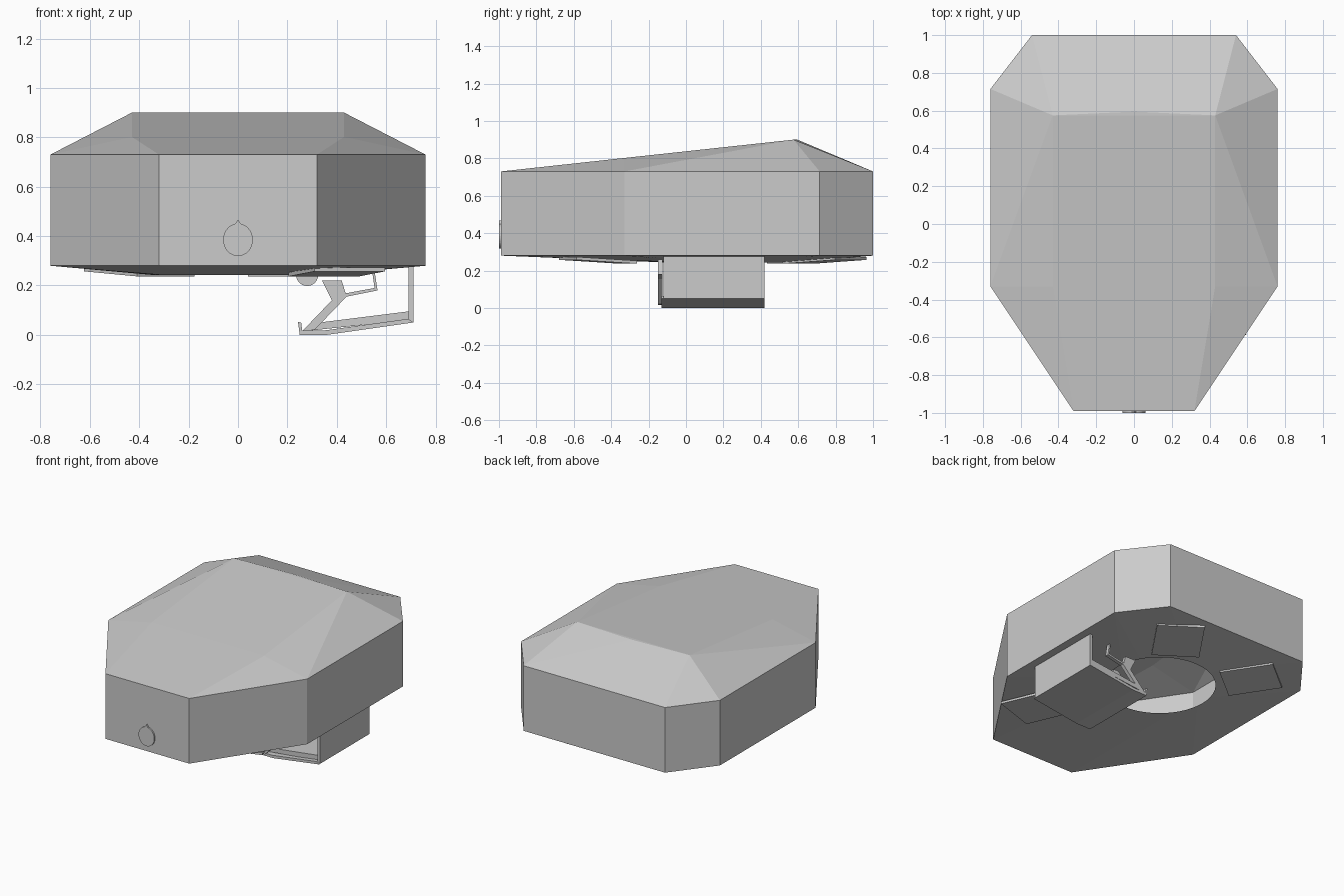
import bpy, bmesh, math
from mathutils import Matrix, Euler

cube = bpy.data.objects.get("Cube")
if cube:
    bpy.data.objects.remove(cube, do_unlink=True)

grey = bpy.data.materials.new("light_grey")
grey.use_nodes = True
grey.diffuse_color = (0.6, 0.6, 0.6, 1)
grey.node_tree.nodes["Principled BSDF"].inputs["Base Color"].default_value = (0.6, 0.6, 0.6, 1)


def finish(bm, name):
    bmesh.ops.recalc_face_normals(bm, faces=bm.faces)
    mesh = bpy.data.meshes.new(name)
    bm.to_mesh(mesh)
    bm.free()
    mesh.materials.append(grey)
    obj = bpy.data.objects.new(name, mesh)
    bpy.context.collection.objects.link(obj)
    return obj


def prism(name, profile, y0, y1):
    """Extrude an x-z profile along y."""
    bm = bmesh.new()
    face = bm.faces.new([bm.verts.new((x, y0, z)) for x, z in profile])
    new = bmesh.ops.extrude_face_region(bm, geom=[face])["geom"]
    verts = [v for v in new if isinstance(v, bmesh.types.BMVert)]
    bmesh.ops.translate(bm, verts=verts, vec=(0, y1 - y0, 0))
    return finish(bm, name)


def box(name, size, loc, rot):
    bm = bmesh.new()
    mat = Matrix.LocRotScale(loc, Euler(rot), size)
    bmesh.ops.create_cube(bm, size=1, matrix=mat)
    return finish(bm, name)


# Hollow faceted shell: eight-sided walls, sloped crown, shallow underside
outline = [(0.32, -0.99), (0.76, -0.33), (0.76, 0.715), (0.54, 1.0)]
bm = bmesh.new()
for side in (1, -1):
    for x, y in outline:
        for z in (0.28, 0.73):
            bm.verts.new((side * x, y, z))
    bm.verts.new((side * 0.43, 0.575, 0.9))
    bm.verts.new((side * 0.43, -0.33, 0.802))
bm.verts.new((0, 0.595, 0.9))
RIM_Y, RIM_R, RIM_Z, SEGMENTS = 0.25, 0.35, 0.243, 48
for i in range(SEGMENTS):
    a = math.tau * i / SEGMENTS
    bm.verts.new((RIM_R * math.cos(a), RIM_Y + RIM_R * math.sin(a), RIM_Z))
bmesh.ops.convex_hull(bm, input=bm.verts)
bmesh.ops.recalc_face_normals(bm, faces=bm.faces)
# Round opening in the underside
hole = [f for f in bm.faces if all(v.co.z < RIM_Z + 0.005 for v in f.verts)]
bmesh.ops.delete(bm, geom=hole, context='FACES')
finish(bm, "shell")

# Front button with a small pointed top
button = [(0.06 * math.cos(a), 0.385 + 0.066 * math.sin(a))
          for a in (math.tau * i / 32 for i in range(32))]
button[8] = (0, 0.467)
prism("front_button", button, -1.0, -0.98)

# Tilted pads under the shell
for name, x, y, turn in (("back_left_pad", 0.26, 0.74, 56),
                         ("back_right_pad", -0.40, 0.66, 129),
                         ("front_left_pad", 0.40, -0.47, -72)):
    box(name, (0.34, 0.3, 0.016), (x, y, 0.255), (0, -0.06, math.radians(turn)))

# Lowered hatch: side wall, sloping floor and lip
Y0, Y1 = -0.13, 0.42
prism("hatch_wall", [(0.69, 0.28), (0.71, 0.28), (0.71, 0.05), (0.69, 0.06)], Y0 + 0.01, Y1)
prism("hatch_floor", [(0.71, 0.05), (0.36, 0), (0.25, 0), (0.26, 0.018),
                      (0.35, 0.018), (0.69, 0.065)], Y0, Y1)
prism("hatch_inner_floor", [(0.69, 0.095), (0.33, 0.05), (0.27, 0.015), (0.69, 0.06)], Y0 + 0.03, Y1)
prism("hatch_lip", [(0.25, 0), (0.262, 0), (0.256, 0.05), (0.243, 0.052)], Y0, Y1)

# Hinge arms and links at both ends of the hatch
arm = [(0.26, 0.015), (0.38, 0.14), (0.34, 0.22), (0.42, 0.22), (0.44, 0.155), (0.31, 0.02)]
link = [(0.44, 0.155), (0.565, 0.18), (0.553, 0.26), (0.543, 0.26), (0.553, 0.19), (0.435, 0.168)]
for end, y in (("front", Y0 - 0.02), ("back", Y1 - 0.025)):
    prism(end + "_hinge_arm", arm, y, y + 0.025)
    prism(end + "_hinge_link", link, y, y + 0.025)

# Roller hanging beside the opening
roller = [(0.28 + 0.045 * math.cos(a), 0.243 + 0.045 * math.sin(a))
          for a in (math.tau * i / 24 for i in range(24))]
prism("roller", roller, 0.06, 0.16)
